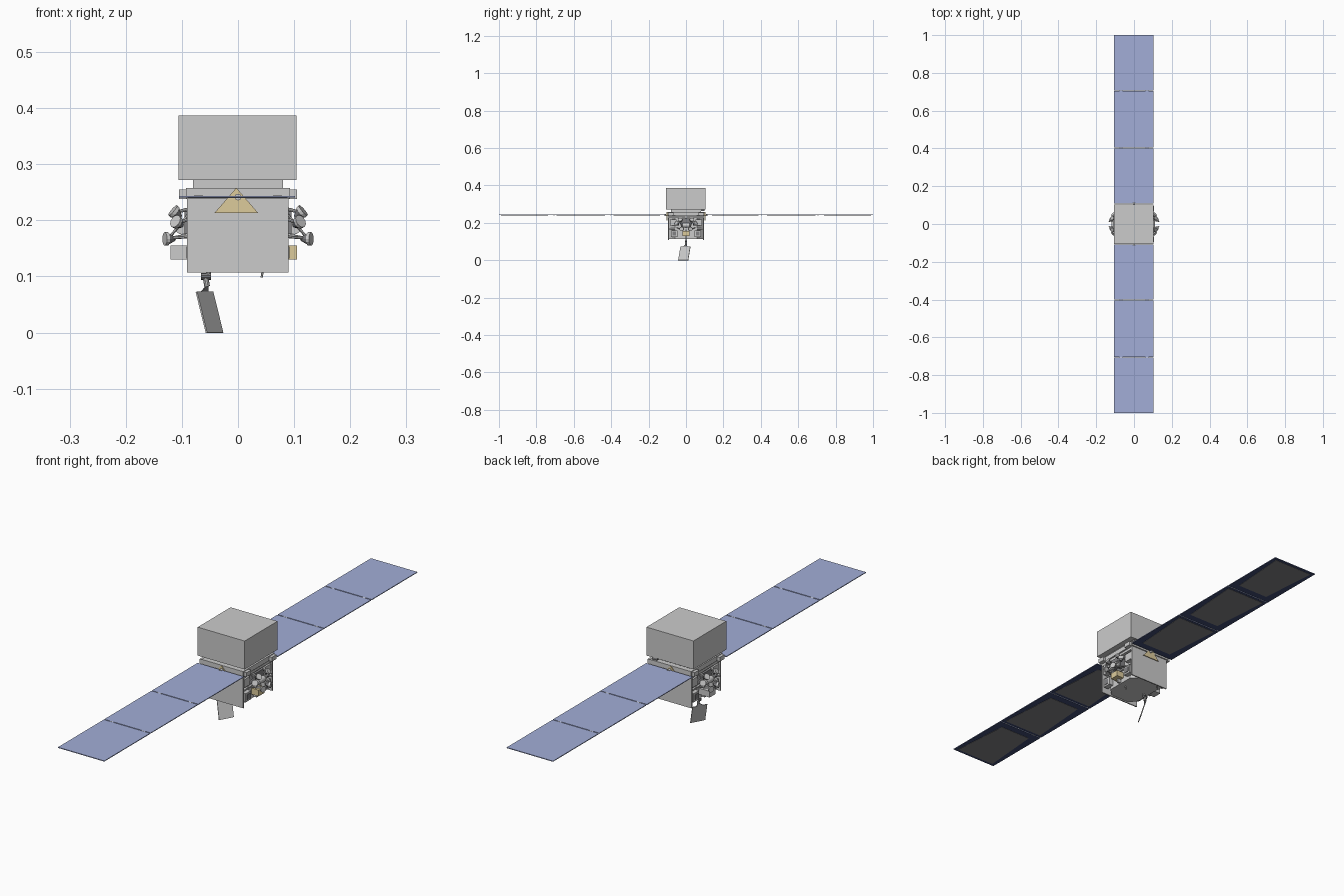
import bpy, bmesh
from mathutils import Vector

if "Cube" in bpy.data.objects:
    bpy.data.objects.remove(bpy.data.objects["Cube"])


def material(name, color):
    m = bpy.data.materials.new(name)
    m.diffuse_color = (*color, 1)
    m.use_nodes = True
    m.node_tree.nodes["Principled BSDF"].inputs["Base Color"].default_value = m.diffuse_color
    return m


BLUE = material("cell_blue", (0.36, 0.42, 0.68))
NAVY = material("panel_back_navy", (0.05, 0.07, 0.17))
DARK = material("dark_grey", (0.22, 0.22, 0.23))
GOLD = material("gold_foil", (0.72, 0.60, 0.33))


def finish(name, bm, mats=()):
    bmesh.ops.recalc_face_normals(bm, faces=bm.faces)
    me = bpy.data.meshes.new(name)
    bm.to_mesh(me)
    bm.free()
    ob = bpy.data.objects.new(name, me)
    bpy.context.collection.objects.link(ob)
    for m in mats:
        me.materials.append(m)
    return ob


def prism(name, base, offset, mats=()):
    """Extrude a polygon along an offset vector."""
    bm = bmesh.new()
    face = bm.faces.new([bm.verts.new(p) for p in base])
    ext = bmesh.ops.extrude_face_region(bm, geom=[face], use_keep_orig=True)
    verts = [g for g in ext["geom"] if isinstance(g, bmesh.types.BMVert)]
    bmesh.ops.translate(bm, verts=verts, vec=Vector(offset))
    return finish(name, bm, mats)


def box(name, lo, hi, mats=()):
    base = [(lo[0], lo[1], lo[2]), (hi[0], lo[1], lo[2]),
            (hi[0], hi[1], lo[2]), (lo[0], hi[1], lo[2])]
    return prism(name, base, (0, 0, hi[2] - lo[2]), mats)


def side_box(name, s, x0, x1, y0, y1, z0, z1, mats=()):
    return box(name, (min(s*x0, s*x1), y0, z0), (max(s*x0, s*x1), y1, z1), mats)


def tube(name, a, b, r1, r2=None, sides=12, mats=()):
    """Cylinder or cone running from a to b."""
    a, b = Vector(a), Vector(b)
    d = b - a
    bm = bmesh.new()
    bmesh.ops.create_cone(bm, cap_ends=True, segments=sides, radius1=r1,
                          radius2=r1 if r2 is None else r2, depth=d.length)
    ob = finish(name, bm, mats)
    ob.rotation_mode = 'QUATERNION'
    ob.rotation_quaternion = d.to_track_quat('Z', 'Y')
    ob.location = (a + b) / 2
    return ob


# telescope block, neck and collar
box("telescope_block", (-0.106, -0.106, 0.272), (0.104, 0.104, 0.387))
box("neck", (-0.08, -0.08, 0.256), (0.08, 0.08, 0.273))
box("collar", (-0.093, -0.1, 0.239), (0.093, 0.1, 0.258))
box("block_sensor", (0.06, 0.075, 0.262), (0.08, 0.1, 0.28), [DARK])

# central bus with chamfered corners
c, w, l = 0.03, 0.072, 0.09
outline = [(-w, -l + c), (-w + c, -l), (w - c, -l), (w, -l + c),
           (w, l - c), (w - c, l), (-w + c, l), (-w, l - c)]
prism("bus_core", [(x, y, 0.112) for x, y in outline], (0, 0, 0.13))

for e in (-1, 1):
    # large end plates, hinge triangles and gold yokes
    y0, y1 = sorted((e * 0.09, e * 0.095))
    box("end_plate", (-0.091, y0, 0.107), (0.09, y1, 0.24))
    prism("yoke_triangle", [(-0.042, e*0.1, 0.213), (0.036, e*0.1, 0.213), (-0.003, e*0.1, 0.258)],
          (0, e * 0.003, 0), [GOLD])
    tube("wing_drive", (0, e * 0.09, 0.2415), (0, e * 0.115, 0.2415), 0.006)

    # solar wing of three panels with blue cells and dark backs
    for a, b in ((0.108, 0.4), (0.404, 0.704), (0.708, 1.0)):
        y0, y1 = sorted((e * a, e * b))
        p = box("solar_panel", (-0.105, y0, 0.2405), (0.102, y1, 0.2435), [BLUE, NAVY])
        for f in p.data.polygons:
            if f.normal.z < -0.5:
                f.material_index = 1
        m = 0.012
        outer, inner = (y1, y0) if e > 0 else (y0, y1)
        prism("panel_backing", [(-0.09, outer - e*m, 0.2405), (0.088, outer - e*m, 0.2405),
                                (0.07, inner + e*0.03, 0.2405), (-0.07, inner + e*0.03, 0.2405)],
              (0, 0, -0.001), [DARK])
    for y in (0.402, 0.706):
        for x in (-0.07, 0.07):
            tube("panel_hinge", (x - 0.008, e*y, 0.242), (x + 0.008, e*y, 0.242), 0.0025, sides=8)

# instrument faces on both sides of the bus
for s in (-1, 1):
    side_box("side_deck", s, 0.07, 0.08, -0.09, 0.09, 0.165, 0.171)
    side_box("side_rib", s, 0.07, 0.086, -0.004, 0.004, 0.115, 0.24)
    side_box("upper_rail", s, 0.07, 0.09, -0.09, 0.09, 0.226, 0.236)
    side_box("centre_unit", s, 0.07, 0.095, -0.028, 0.028, 0.176, 0.222, [DARK])
    low = [GOLD] if s > 0 else []
    side_box("lower_unit", s, 0.07, 0.105 if s > 0 else 0.12, -0.018, 0.02, 0.13, 0.155, low)
    for e in (-1, 1):
        y0, y1 = sorted((e * 0.045, e * 0.08))
        side_box("electronics_box", s, 0.068, 0.09, y0, y1, 0.125, 0.16)
        side_box("electronics_lid", s, 0.09, 0.092, y0 + 0.008, y1 - 0.008, 0.132, 0.153, [DARK])
        y0, y1 = sorted((e * 0.05, e * 0.085))
        side_box("upper_electronics", s, 0.068, 0.088, y0, y1, 0.185, 0.218)
        y0, y1 = sorted((e * 0.066, e * 0.096))
        side_box("collar_bracket", s, 0.09, 0.105, y0, y1, 0.238, 0.255)

        # disc detectors on stalks
        for n, (x, y, z, dx, dy, dz) in enumerate((
                (0.125, 0.022, 0.167, 0.8, 0.3, 0.0),
                (0.108, 0.048, 0.196, 0.6, 0.6, 0.4),
                (0.112, 0.03, 0.214, 0.7, 0.2, 0.6))):
            p = Vector((s * x, e * y, z))
            d = Vector((s * dx, e * dy, dz)).normalized()
            tube("detector_stalk", (s * 0.072, e * y * 0.9, z + 0.01), p, 0.003, sides=8)
            tube("detector_cone", p - d * 0.013, p, 0.004, 0.011, mats=[DARK])
            tube("detector_disc", p, p + d * 0.006, 0.012)
        tube("support_strut", (s * 0.075, e * 0.04, 0.226), (s * 0.122, e * 0.02, 0.17), 0.0025, sides=6)
        tube("lower_strut", (s * 0.075, e * 0.05, 0.172), (s * 0.12, e * 0.02, 0.168), 0.0025, sides=6)
    tube("scintillator_drum", (s * 0.1, -0.02, 0.187), (s * 0.1, 0.02, 0.187), 0.012, sides=16)

# steerable antenna plate under the bus
u = Vector((0.029, 0.053, 0))
v = Vector((0.018, -0.012, -0.073))
top = Vector((-0.073, -0.03, 0.073))
n = u.cross(v).normalized()
prism("antenna_plate", [top, top + u, top + u + v, top + v], n * 0.003)
back = top + u * 0.5
prism("antenna_bracket", [back - u * 0.22, back + u * 0.22, Vector((-0.053, 0, 0.086))], n * 0.003, [DARK])
tube("antenna_boom", (-0.055, 0, 0.082), (-0.058, 0, 0.1), 0.005, sides=10)
tube("antenna_gimbal", (-0.066, 0, 0.1), (-0.048, 0, 0.1), 0.006, sides=10, mats=[DARK])
tube("antenna_root", (-0.055, 0, 0.1), (-0.05, 0, 0.114), 0.004, sides=10)
tube("whip_antenna", (0.042, 0, 0.098), (0.045, 0, 0.114), 0.002, sides=6)
